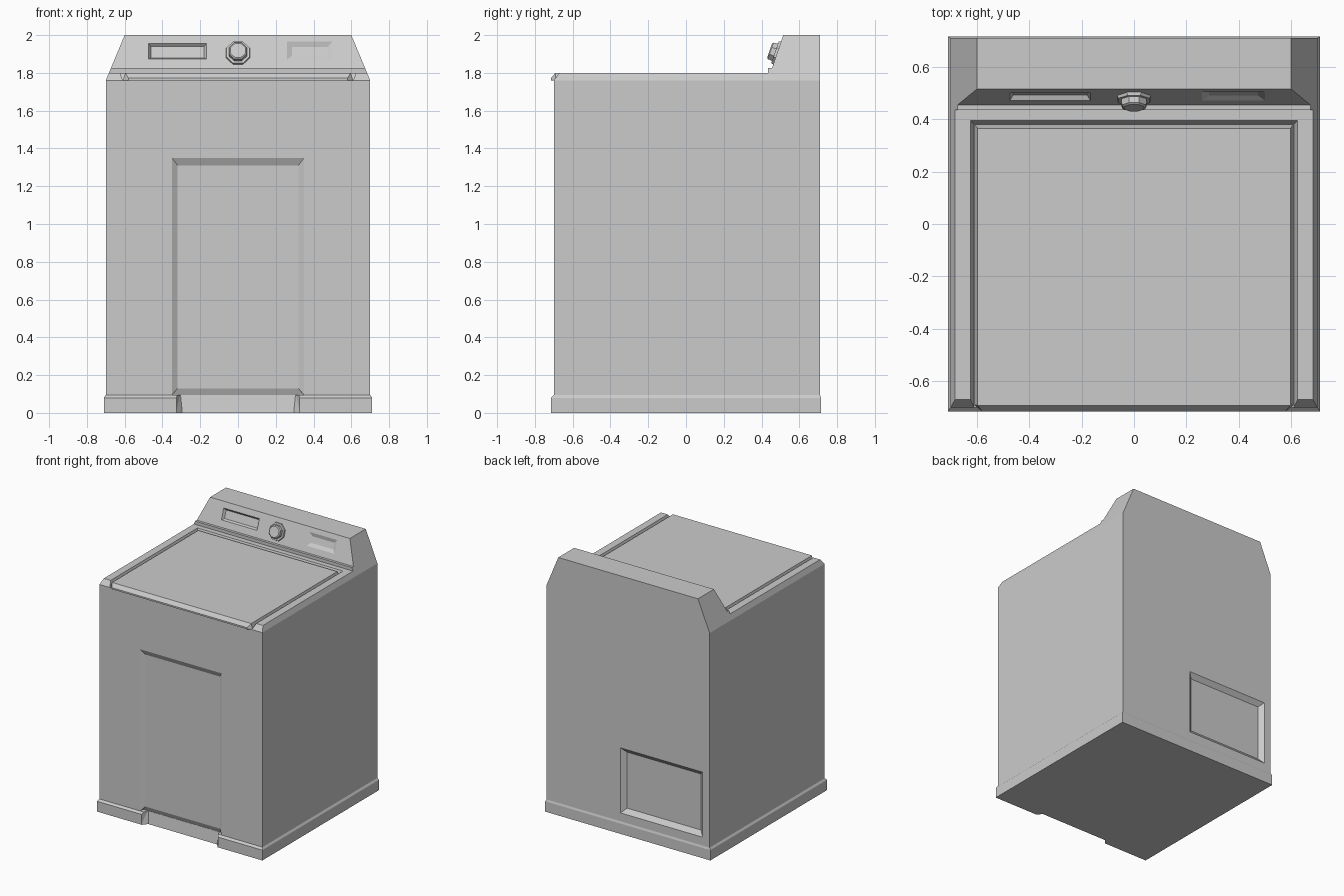
import bpy, bmesh, math
from mathutils import Vector

if "Cube" in bpy.data.objects:
    bpy.data.objects.remove(bpy.data.objects["Cube"])

grey = bpy.data.materials.new("light_grey")
grey.diffuse_color = (0.6, 0.6, 0.6, 1)
grey.use_nodes = True
grey.node_tree.nodes["Principled BSDF"].inputs["Base Color"].default_value = grey.diffuse_color


def finish(name, bm):
    bmesh.ops.recalc_face_normals(bm, faces=bm.faces)
    me = bpy.data.meshes.new(name)
    bm.to_mesh(me)
    bm.free()
    me.materials.append(grey)
    ob = bpy.data.objects.new(name, me)
    bpy.context.collection.objects.link(ob)
    return ob


def hull(name, points):
    """Convex solid around the points."""
    bm = bmesh.new()
    for p in points:
        bm.verts.new(p)
    bmesh.ops.convex_hull(bm, input=bm.verts)
    bmesh.ops.dissolve_limit(bm, angle_limit=0.01, verts=bm.verts, edges=bm.edges)
    return finish(name, bm)


def sym(points):
    """Mirror points across the centre line."""
    return [(s * x, y, z) for x, y, z in points for s in (-1, 1)]


def cut(target, cutter):
    """Subtract the cutter and bake the result."""
    mod = target.modifiers.new("cut", 'BOOLEAN')
    mod.operation = 'DIFFERENCE'
    mod.solver = 'EXACT'
    mod.object = cutter
    bpy.context.view_layer.update()
    dg = bpy.context.evaluated_depsgraph_get()
    me = bpy.data.meshes.new_from_object(target.evaluated_get(dg))
    target.modifiers.clear()
    target.data = me
    bpy.data.objects.remove(cutter)


def recess(target, o, u, v, w, h, m, depth):
    """Sink a panel with sloping walls into a face; w, h are half sizes."""
    o, u, v = Vector(o), Vector(u), Vector(v)
    n = u.cross(v)
    pts = []
    for d, e in ((-depth, -m), (depth * 0.5, m * 0.5)):
        for a in (-1, 1):
            for b in (-1, 1):
                pts.append(o + u * a * (w + e) + v * b * (h + e) + n * d)
    cut(target, hull("recess_cutter", pts))


# Cabinet with console: side profile swept across, shoulders sliced at an angle
profile = [(-0.70, 0.09), (-0.70, 1.76), (-0.67, 1.80), (0.435, 1.80), (0.435, 1.825),
           (0.455, 1.825), (0.515, 2.0), (0.71, 2.0), (0.71, 0.09)]
bm = bmesh.new()
face = bm.faces.new([bm.verts.new((-0.70, y, z)) for y, z in profile])
ext = bmesh.ops.extrude_face_region(bm, geom=[face])
bmesh.ops.translate(bm, vec=(1.40, 0, 0),
                    verts=[g for g in ext["geom"] if isinstance(g, bmesh.types.BMVert)])
cabinet = finish("cabinet", bm)
for s in (-1, 1):
    cut(cabinet, hull("shoulder_cutter", [(s * x, y, z) for y in (-1, 1) for x, z in
                      ((0.70833, 1.74), (0.59167, 2.02), (0.9, 2.02), (0.9, 1.74))]))

# Pocket for the lid, open at the front
cut(cabinet, hull("lid_pocket_cutter", sym([
    (0.61, -0.8, 1.76), (0.61, 0.38, 1.76),
    (0.6325, -0.8, 1.82), (0.6325, 0.4025, 1.82)])))

# Lid with sloping edges and a front lip
lid = hull("lid", sym([
    (0.61, -0.69, 1.758), (0.61, 0.38, 1.758),
    (0.597, -0.692, 1.80), (0.597, 0.365, 1.80),
    (0.58, -0.715, 1.772), (0.58, -0.715, 1.76)]))

# Sunken front panel, undercut at the foot
cut(cabinet, hull("front_panel_cutter", sym([
    (0.32, -0.68, 0.05), (0.32, -0.68, 1.31),
    (0.365, -0.71, 0.05), (0.365, -0.71, 1.37)])))
cut(cabinet, hull("undercut_cutter", sym([
    (0.32, -0.68, 0.13), (0.32, -0.75, 0.13),
    (0.357, -0.66, 0.085), (0.357, -0.75, 0.085)])))

# Sunken service panel at the back
recess(cabinet, (-0.2875, 0.71, 0.4125), (-1, 0, 0), (0, 0, 1), 0.3525, 0.2525, 0.035, 0.03)

# Console display and label recesses
slope = Vector((0, 0.06, 0.175)).normalized()
right = Vector((1, 0, 0))
out = right.cross(slope)


def on_console(x, z):
    return Vector((x, 0.455 + (z - 1.825) * 0.06 / 0.175, z))


recess(cabinet, on_console(-0.32, 1.915), right, slope, 0.153, 0.043, 0.012, 0.018)
recess(cabinet, on_console(0.38, 1.918), right, slope, 0.12, 0.05, 0.026, 0.012)


# Eight-sided dial and its collar
def octagon(name, rings):
    c = on_console(0, 1.905)
    pts = []
    for r, d in rings:
        for i in range(8):
            a = math.radians(22.5 + 45 * i)
            pts.append(c + right * r * math.cos(a) + slope * r * math.sin(a) + out * d)
    return hull(name, pts)


octagon("dial_collar", [(0.07, -0.005), (0.066, 0.012)])
octagon("dial", [(0.054, 0.0), (0.05, 0.036), (0.042, 0.042)])

# Plinth with bevelled top edge and toe notch
plinth = hull("plinth", sym([(0.71, y * 0.715, z) for y in (-1, 1) for z in (0, 0.08)]
                            + [(0.70, -0.70, 0.095), (0.70, 0.71, 0.095)]))
cut(plinth, hull("toe_notch_cutter", sym([
    (x, y, z) for z in (-0.05, 0.08) for x, y in ((0.29, -0.685), (0.34, -0.745))]
    + [(0.305, -0.665, 0.105), (0.34, -0.745, 0.105)])))
